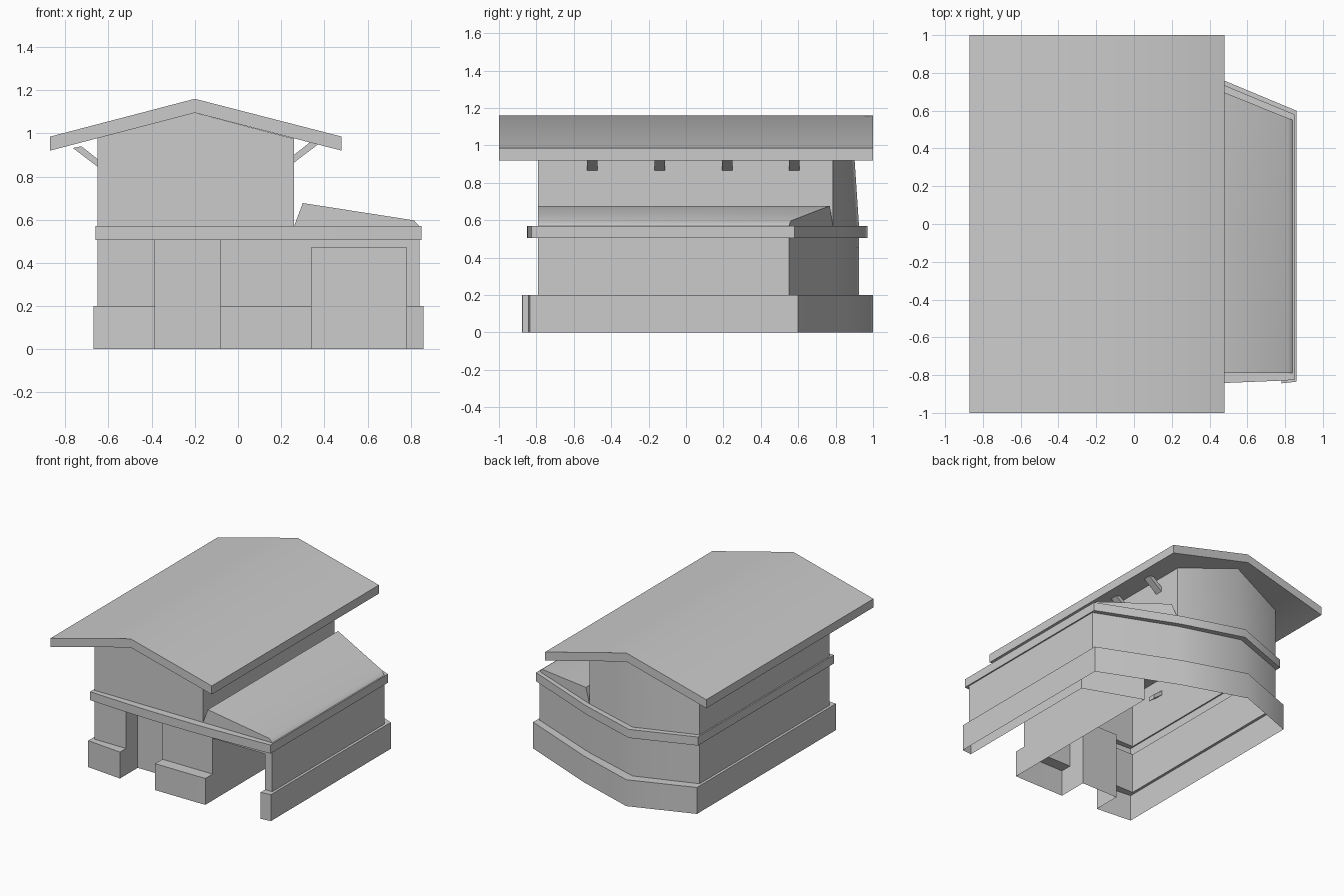
import bpy, bmesh, math

cube = bpy.data.objects.get("Cube")
if cube:
    bpy.data.objects.remove(cube)

grey = bpy.data.materials.new("plain_grey")
grey.use_nodes = True
grey.diffuse_color = (0.6, 0.6, 0.6, 1)
grey.node_tree.nodes["Principled BSDF"].inputs["Base Color"].default_value = (0.6, 0.6, 0.6, 1)

RIDGE_X = -0.2


def finish(name, bm, angle=45):
    bmesh.ops.remove_doubles(bm, verts=bm.verts, dist=0.0005)
    bmesh.ops.recalc_face_normals(bm, faces=bm.faces)
    mesh = bpy.data.meshes.new(name)
    bm.to_mesh(mesh)
    bm.free()
    mesh.materials.append(grey)
    obj = bpy.data.objects.new(name, mesh)
    bpy.context.collection.objects.link(obj)
    bpy.ops.object.select_all(action='DESELECT')
    obj.select_set(True)
    bpy.context.view_layer.objects.active = obj
    bpy.ops.object.shade_smooth_by_angle(angle=math.radians(angle))
    return obj


def face(bm, points):
    return bm.faces.new([bm.verts.new(p) for p in points])


def prism(name, profile, front, back):
    """Solid from an x-z profile; front and back give y for each x."""
    bm = bmesh.new()
    a = [(x, front(x), z) for x, z in profile]
    b = [(x, back(x), z) for x, z in profile]
    face(bm, a)
    face(bm, b[::-1])
    for i in range(len(a)):
        j = (i + 1) % len(a)
        face(bm, [a[i], a[j], b[j], b[i]])
    return finish(name, bm)


# Footprint rings: front edge left to right, then the bent back edge
def ring(out, front, bow, back):
    left, right = -0.65 - out, 0.84 + out
    xs = [left, -0.385, RIDGE_X, -0.08, 0.26, 0.34, 0.78, right]
    pts = [(x, -front - bow * (1 - ((x - 0.095) / (0.745 + out)) ** 2)) for x in xs]
    return pts + list(zip([right, 0.26, RIDGE_X, left], back))


base = ring(0.02, 0.835, 0.045, [0.6, 0.85, 1.0, 0.825])
wall = ring(0, 0.79, 0, [0.55, 0.785, 0.925, 0.765])
band = ring(0.01, 0.825, 0.025, [0.58, 0.825, 0.97, 0.8])
levels = [(base, 0), (base, 0.2), (wall, 0.2), (wall, 0.47), (wall, 0.505),
          (band, 0.505), (band, 0.57), (wall, 0.57)]
DOOR, GARAGE = (1, 2), (5,)

# Lower storey shell with plinth, band and two openings
bm = bmesh.new()
rows = [[bm.verts.new((x, y, z)) for x, y in pts] for pts, z in levels]
for k in range(len(rows) - 1):
    for i in range(len(wall)):
        if (i in DOOR and k < 4) or (i in GARAGE and k < 3):
            continue
        j = (i + 1) % len(wall)
        bm.faces.new([rows[k][i], rows[k][j], rows[k + 1][j], rows[k + 1][i]])
finish("lower_storey", bm)


# Recess behind an opening: two jambs, a back and a ceiling
def recess(name, first, last, count, y_first, y_last):
    bm = bmesh.new()
    top = levels[count - 1][1]
    ends = []
    for i, y in ((first, y_first), (last, y_last)):
        jamb = [(*pts[i], z) for pts, z in levels[:count]]
        x = wall[i][0]
        low, high = (x, y, 0), (x, y, top)
        face(bm, jamb + [high, low])
        ends.append((low, high, jamb[-1]))
    (l0, h0, f0), (l1, h1, f1) = ends
    face(bm, [l0, l1, h1, h0])
    face(bm, [f0, f1, h1, h0])
    finish(name, bm, 30)


recess("door_recess", 1, 3, 5, -0.65, -0.65)
recess("garage_recess", 5, 6, 4, 0.52, 0.36)


# Upper storey walls, rising to the underside of the gable
def eave_z(x):
    return 1.095 - 0.261 * abs(x - RIDGE_X)


bm = bmesh.new()
low = [wall[i] for i in (0, 2, 4, 9, 10, 11)]
high = [(x, y - 0.035 if y > 0.9 else y) for x, y in low]
bottom = [bm.verts.new((x, y, 0.57)) for x, y in low]
top = [bm.verts.new((x, y, eave_z(x))) for x, y in high]
for i in range(6):
    j = (i + 1) % 6
    bm.faces.new([bottom[i], bottom[j], top[j], top[i]])
finish("upper_walls", bm)

# Main gable roof
prism("main_roof",
      [(-0.87, 0.92), (RIDGE_X, 1.095), (0.48, 0.92),
       (0.48, 0.985), (RIDGE_X, 1.16), (-0.87, 0.985)],
      lambda x: -1, lambda x: 1)

# Sloping side roof, its back edge following the slanted wall
prism("side_roof", [(0.26, 0.57), (0.84, 0.57), (0.815, 0.597), (0.3, 0.677)],
      lambda x: -0.79, lambda x: 0.785 - 0.405 * (x - 0.26))

# Diagonal roof struts along both eaves
for n in range(4):
    y = -0.5 + 0.36 * n
    for side, wall_x, z, sign in (("left", 0.26, 0.865, 1), ("right", -0.65, 0.845, -1)):
        strut = [(-0.07, -0.053), (0.115, 0.087), (0.075, 0.095), (-0.07, -0.02)]
        prism(f"{side}_strut_{n + 1}",
              [(wall_x + sign * dx, z + dz) for dx, dz in strut],
              lambda x: y - 0.028, lambda x: y + 0.028)
